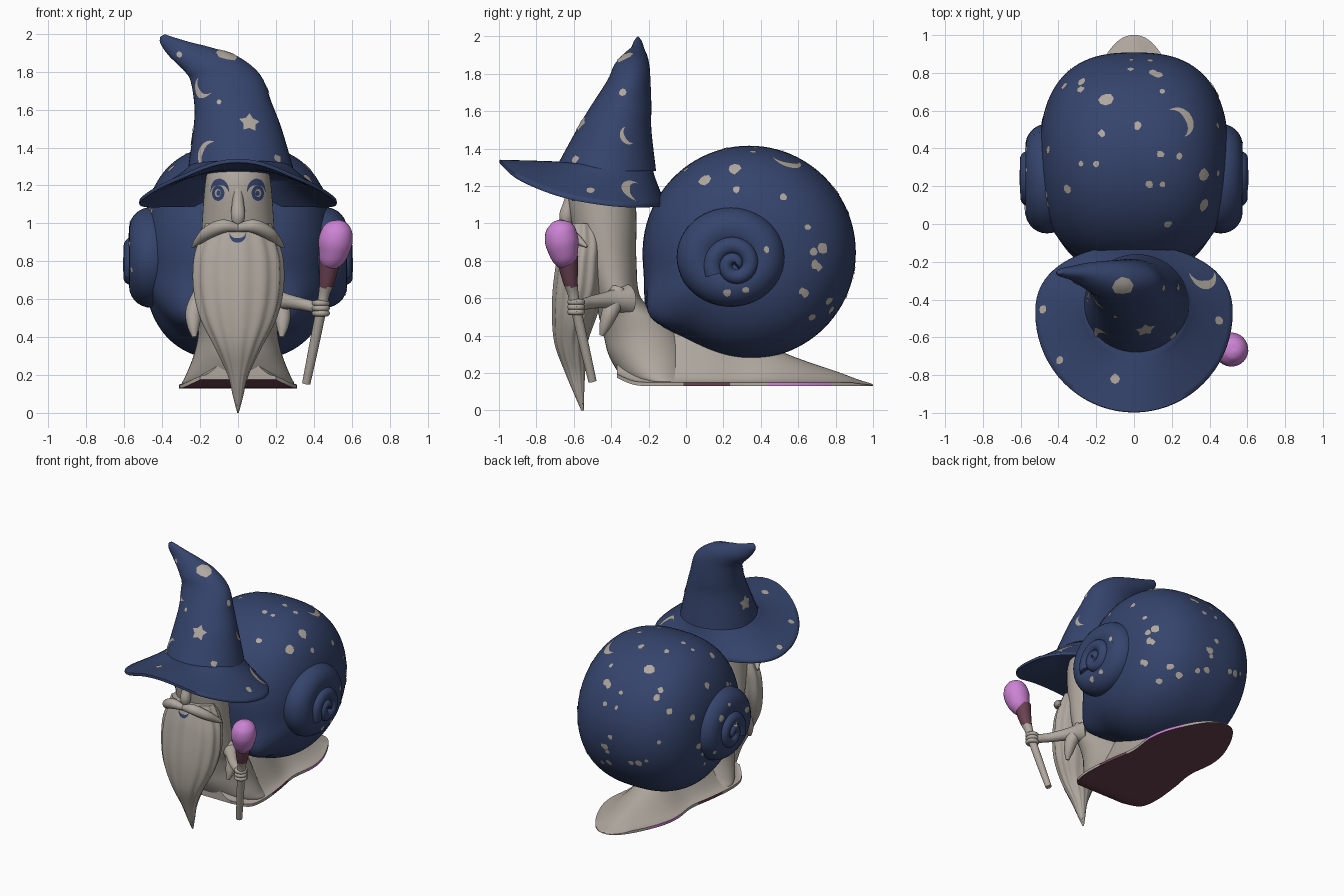
import bpy, bmesh, math, random
from mathutils import Vector
from mathutils.bvhtree import BVHTree

if "Cube" in bpy.data.objects:
    bpy.data.objects.remove(bpy.data.objects["Cube"])

random.seed(4)
TAU = 2 * math.pi


def material(name, col):
    m = bpy.data.materials.new(name)
    m.diffuse_color = (*[(c / 255) ** 2.2 for c in col], 1)
    m.use_nodes = True
    m.node_tree.nodes["Principled BSDF"].inputs["Base Color"].default_value = m.diffuse_color
    return m


NAVY = material("navy", (56, 70, 108))
BEIGE = material("stone beige", (174, 166, 157))
PINK = material("orchid pink", (203, 130, 210))
MAROON = material("dark maroon", (106, 68, 82))


def smooth(rows, k=6):
    """Catmull-Rom interpolation of rows of numbers."""
    out = []
    for i in range(len(rows) - 1):
        a, b, c, d = rows[max(i - 1, 0)], rows[i], rows[i + 1], rows[min(i + 2, len(rows) - 1)]
        for j in range(k):
            t = j / k
            out.append([0.5 * (2 * q + (r - p) * t + (2 * p - 5 * q + 4 * r - s) * t * t
                               + (3 * q - p - 3 * r + s) * t ** 3) for p, q, r, s in zip(a, b, c, d)])
    return out + [list(rows[-1])]


def finish(name, bm, mats, rule=None, angle=60):
    me = bpy.data.meshes.new(name)
    bmesh.ops.recalc_face_normals(bm, faces=bm.faces)
    for f in bm.faces:
        f.smooth = True
        if rule:
            f.material_index = rule(f.calc_center_median(), f.normal)
    bm.to_mesh(me)
    bm.free()
    me.set_sharp_from_angle(angle=math.radians(angle))
    for m in mats:
        me.materials.append(m)
    ob = bpy.data.objects.new(name, me)
    bpy.context.collection.objects.link(ob)
    return ob


def loft(name, rings, mats, rule=None, angle=60):
    """Skin a list of closed rings and cap both ends."""
    bm = bmesh.new()
    vs = [[bm.verts.new(p) for p in r] for r in rings]
    n = len(vs[0])
    for a, b in zip(vs, vs[1:]):
        for i in range(n):
            bm.faces.new((a[i], a[(i + 1) % n], b[(i + 1) % n], b[i]))
    bm.faces.new(vs[0])
    bm.faces.new(vs[-1])
    return finish(name, bm, mats, rule, angle)


def ring(c, u, v, n=48, f=lambda t: 1):
    c, u, v = Vector(c), Vector(u), Vector(v)
    return [c + (u * math.cos(TAU * i / n) + v * math.sin(TAU * i / n)) * f(TAU * i / n) for i in range(n)]


def tube(name, rows, mats, rule=None, n=20, k=6):
    """Round tube through rows of x, y, z, radius, with a frame that never twists."""
    rows = smooth(rows, k)
    pts, rings, u = [Vector(r[:3]) for r in rows], [], None
    for i, p in enumerate(pts):
        t = (pts[min(i + 1, len(pts) - 1)] - pts[max(i - 1, 0)]).normalized()
        u = t.orthogonal() if u is None else u - t * u.dot(t)
        u.normalize()
        rings.append(ring(p, u * rows[i][3], t.cross(u) * rows[i][3], n))
    return loft(name, rings, mats, rule)


def upright(name, rows, mats, f=lambda t: 1, n=48, rule=None):
    """Horizontal ellipses from rows of z, half width, front y, back y."""
    return loft(name, [ring((0, (a + b) / 2, z), (w, 0, 0), (0, (b - a) / 2, 0), n, f)
                       for z, w, a, b in smooth(rows)], mats, rule)


# shell: rounded drum about the x axis, with a flared lip low at the front
rings = []
for i in range(1, 48):
    a = math.pi * i / 48
    x = -0.5 * math.copysign(abs(math.cos(a)) ** 0.77, math.cos(a))
    r = 0.57 * math.sin(a) ** 0.77
    amp = 0.115 + 0.1 * math.exp(-((abs(x) - 0.3) / 0.09) ** 2)
    rings.append(ring((x, 0.338, 0.845), (0, r, 0), (0, 0, r), 96,
                      lambda t: 1 + amp * math.exp(-((math.degrees(t) - 213) / 14) ** 2)))
solid = [loft("shell", rings, [NAVY])]

# side whorls: a fat ring with a smaller spiral inside, both sides
for s, side in ((1, "right"), (-1, "left")):
    cy, cz = 0.24, 0.82
    rows = [(s * 0.46, cy + 0.175 * math.cos(TAU * i / 24), cz + 0.15 * math.sin(TAU * i / 24), 0.115)
            for i in range(27)]
    solid.append(tube("outer_whorl_" + side, rows, [NAVY], k=2, n=28))
    rows = []
    for i in range(31):
        t = i / 30
        R, a = 0.115 * (1 - t) + 0.008, 3.6 - t * TAU * 1.6
        rows.append((s * (0.55 + 0.03 * t), cy + 0.02 + R * math.cos(a), cz - 0.04 + R * math.sin(a), 0.052 - 0.024 * t))
    solid.append(tube("inner_spiral_" + side, rows, [NAVY], k=3))

# hat cone: tilted rings from left x,z, right x,z, front y, back y
rows = [(-.265, 1.28, .295, 1.28, -.705, -.16), (-.235, 1.5, .23, 1.5, -.585, -.185),
        (-.23, 1.62, .18, 1.63, -.51, -.185), (-.25, 1.75, .12, 1.78, -.42, -.19),
        (-.28, 1.80, 0, 1.88, -.385, -.195), (-.32, 1.84, -.15, 1.93, -.34, -.205),
        (-.37, 1.89, -.25, 1.955, -.30, -.22), (-.41, 1.95, -.35, 1.985, -.28, -.235),
        (-.41, 1.985, -.385, 1.998, -.265, -.25)]
solid.append(loft("hat_cone", [ring(((a + c) / 2, (e + g) / 2, (b + d) / 2), ((c - a) / 2, 0, (d - b) / 2),
                                    (0, (g - e) / 2, 0)) for a, b, c, d, e, g in smooth(rows)], [NAVY]))

# hat brim: high at the front, drooping at the sides
rim_z = smooth([(-1.0, 1.345), (-.9, 1.255), (-.7, 1.17), (-.5, 1.125), (-.3, 1.105), (-.1, 1.11)], 10)


def rim_height(y):
    for (a, p), (b, q) in zip(rim_z, rim_z[1:]):
        if y <= b:
            return p + (q - p) * (y - a) / (b - a)
    return rim_z[-1][1]


def brim_point(t, u, under):
    c, s = math.cos(t), math.sin(t)
    ex, ey = 0.52 * c, -0.47 + (0.36 * abs(s) ** 0.85 if s > 0 else 0.525 * s)
    ix, iy = 0.012 + 0.265 * c, -0.435 + 0.26 * s
    iz = 1.305 - 0.1 * (iy + 0.435)
    z = iz + (rim_height(ey) - iz) * u ** 0.85
    return (ix + (ex - ix) * u, iy + (ey - iy) * u, z - under * (0.05 - 0.03 * u))


steps = [(i / 12, 0) for i in range(13)] + [(1.01, 0.5)] + [(1 - i / 12, 1) for i in range(13)]
solid.append(loft("hat_brim", [[brim_point(TAU * i / 72, u, d) for i in range(72)] for u, d in steps], [NAVY]))

# foot: flat sole, thin upright edge and bell shaped back, from y, half width, height, sole z
rows = [(-.37, .2, .14, .175), (-.27, .285, .26, .135), (-.12, .31, .40, .13),
        (.1, .29, .42, .13), (.3, .26, .3, .13), (.5, .28, .19, .13), (.65, .26, .13, .13),
        (.8, .2, .08, .13), (.92, .13, .035, .13), (.98, .07, .017, .13), (1, .02, .008, .13)]
rings = []
for y, w, h, z in smooth(rows):
    e = min(0.02, h * 0.4)
    top = [(w * (1 - i / 12), y, z + e + (h - e) * (1 + math.cos(math.pi * (1 - i / 12))) / 2) for i in range(25)]
    rings.append(top + [(w * (i / 6 - 1), y, z) for i in range(13)])


def foot_colour(c, n):
    if n.z < -0.75 and c.z < 0.2:
        return 1
    if c.z < 0.155 and abs(n.z) < 0.3:
        return 2 if 0.43 < c.y < 0.78 else 1 if 0 < c.y < 0.25 else 0
    return 0


loft("foot", rings, [BEIGE, MAROON, PINK], foot_colour, 40)

# neck and head, flaring into the front of the foot
head = upright("neck_and_head", [(.14, .3, -.25, .06), (.16, .295, -.31, .05), (.2, .275, -.36, .04),
                                 (.3, .235, -.415, .02), (.4, .212, -.44, -.02), (.5, .208, -.465, -.1),
                                 (.6, .21, -.49, -.24), (.8, .2, -.56, -.265), (1, .19, -.61, -.265),
                                 (1.2, .175, -.635, -.27), (1.32, .155, -.6, -.28)], [BEIGE, MAROON],
               rule=foot_colour)

# beard with combed grooves, moustache, nose
beard = upright("beard", [(1.0, .17, -.64, -.45), (.9, .21, -.67, -.42), (.8, .235, -.69, -.42),
                          (.65, .235, -.71, -.43), (.5, .2, -.715, -.48), (.35, .125, -.70, -.53),
                          (.2, .055, -.645, -.54), (.08, .025, -.595, -.545), (0, .004, -.56, -.545)],
                [BEIGE], lambda t: 1 + 0.025 * math.cos(13 * t), 104)
for s, side in ((1, "right"), (-1, "left")):
    tube("moustache_" + side, [(0, -.665, .975, .02), (s * .08, -.67, .985, .036), (s * .16, -.63, .95, .034),
                               (s * .21, -.57, .905, .022), (s * .24, -.53, .875, .006)], [BEIGE])
    tube("sleeve_" + side, [(s * .18, -.36, .64, .05), (s * .23, -.40, .54, .046), (s * .235, -.43, .46, .033),
                            (s * .23, -.45, .4, .012)], [BEIGE])
tube("nose", [(0, -.6, 1.24, .02), (0, -.622, 1.12, .03), (0, -.64, 1.04, .038), (0, -.635, .99, .025)], [BEIGE])

# arm, fingers, staff and its knob
tube("arm", [(.16, -.32, .59, .085), (.24, -.42, .59, .046), (.33, -.52, .575, .033), (.42, -.575, .555, .03),
             (.46, -.6, .55, .024)], [BEIGE])
for j in range(3):
    z = .525 + .027 * j
    tube("finger_%d" % j, [(.437 + .032 * math.cos(TAU * i / 12), -.587 + .032 * math.sin(TAU * i / 12), z, .016)
                           for i in range(14)], [BEIGE], n=10, k=2)
tube("staff", [(.36, -.5, .155, .022), (.4, -.545, .35, .026), (.44, -.59, .55, .028), (.455, -.605, .63, .03),
               (.47, -.62, .7, .042), (.487, -.635, .82, .06)], [BEIGE, MAROON], lambda c, n: int(c.z > 0.66))
tube("staff_knob", [(.485, -.635, .76, .03), (.492, -.645, .8, .062), (.505, -.655, .85, .08), (.515, -.665, .91, .09),
                    (.525, -.67, .97, .077), (.53, -.675, 1.005, .045), (.531, -.676, 1.018, .008)], [PINK], n=28)


# painted shapes: thin plates laid on the surfaces
def tree(obs):
    vs, fs = [], []
    for o in obs:
        k = len(vs)
        vs += [v.co.copy() for v in o.data.vertices]
        fs += [[i + k for i in p.vertices] for p in o.data.polygons]
    return BVHTree.FromPolygons(vs, fs)


def shape(kind):
    """Pairs of inner and outer points spanning the shape."""
    if kind == "crescent":
        ts = [math.radians(-100 + 200 * i / 14) for i in range(15)]
        return [(1 - 0.58 * math.cos(t * 0.9), 1, t) for t in ts]
    if kind == "ring":
        return [(0.5, 1, TAU * i / 16) for i in range(17)]
    if kind == "star":
        return [(0, 0.58 if i % 2 else 1, TAU * (i / 10 + 0.25)) for i in range(11)]
    rs = [random.uniform(0.8, 1.2) for _ in range(8)]
    return [(0, rs[i % 8], TAU * i / 8) for i in range(9)]


def decal(name, bvh, origin, d, kind, size, mat, turn=0):
    d = Vector(d)
    loc, n, _, _ = bvh.ray_cast(Vector(origin), d)
    if loc is None:
        return
    n = -n if n.dot(d) > 0 else n
    right = d.cross(Vector((0, 1, 0) if abs(d.z) > 0.9 else (0, 0, 1)))
    right = (right - n * right.dot(n)).normalized()
    up = n.cross(right)
    bm, rows = bmesh.new(), []
    for a, b, t in shape(kind):
        row = []
        for j in range(3):
            r, w = size * (a + (b - a) * j / 2), t + math.radians(turn)
            co = bvh.find_nearest(loc + right * r * math.cos(w) + up * r * math.sin(w))[0]
            row.append(bm.verts.new(co + n * 0.004))
        rows.append(row)
    for p, q in zip(rows, rows[1:]):
        for j in range(2):
            bm.faces.new((p[j], p[j + 1], q[j + 1], q[j]))
    bmesh.ops.remove_doubles(bm, verts=bm.verts, dist=1e-5)
    ob = finish(name, bm, [mat])
    if ob.data.polygons and ob.data.polygons[0].normal.dot(n) < 0:
        ob.data.flip_normals()


FRONT, SIDE, TOP, LEFT = (0, 1, 0), (-1, 0, 0), (0, 0, -1), (1, 0, 0)
skin = tree(solid)
spots = {FRONT: [(-.1, 1.64, .015), (-.31, 1.89, .018)],
         SIDE: [(-.34, 1.7, .02), (-.59, 1.34, .024), (.1, 1.23, .032), (.26, 1.29, .037), (.27, 1.18, .02),
                (.52, 1.14, .021), (.65, .98, .018), (.73, .87, .03), (.69, .78, .024), (.62, .64, .02),
                (.43, .86, .018), (.32, .645, .021), (.22, .63, .022)],
         TOP: [(-.48, -.45, .023), (-.39, -.72, .024), (-.1, -.82, .024), (.45, -.51, .024), (-.06, -.33, .055),
               (-.28, .71, .021), (-.15, .66, .038), (-.17, .48, .02), (-.28, .32, .014), (-.2, .32, .018),
               (.02, .52, .023), (.1, .8, .024), (.15, .7, .016), (.14, .37, .019), (.24, .36, .019),
               (.08, .21, .021), (.15, .21, .015), (.18, 0, .021)]}


def start(d, a, b):
    return {FRONT: (a, -3, b), SIDE: (3, a, b), TOP: (a, b, 3), LEFT: (-3, a, b)}[d]


for d, items in spots.items():
    for a, b, r in items:
        decal("spot", skin, start(d, a, b), d, "blob", r, BEIGE)
for d, a, b, kind, r, turn in [(FRONT, .06, 1.53, "star", .058, 0), (FRONT, -.18, 1.72, "crescent", .065, 215),
                               (FRONT, -.16, 1.37, "crescent", .07, 150), (SIDE, -.31, 1.47, "crescent", .05, 210),
                               (TOP, .36, -.27, "crescent", .085, 290), (TOP, .24, .54, "crescent", .085, 30),
                               (LEFT, -.38, 1.45, "star", .058, 0)]:
    decal(kind, skin, start(d, a, b), d, kind, r, BEIGE, turn)

# scattered spots on the back and left of the shell
for _ in range(120):
    v = Vector([random.gauss(0, 1) for _ in range(3)]).normalized()
    if v.z > -0.6 and v.y > -0.5 and (v.x < -0.5 or (v.y > 0.5 and v.z < 0.6)):
        decal("shell_spot", skin, Vector((0, 0.338, 0.845)) + v * 1.5, -v, "blob", random.uniform(.013, .026), BEIGE)

# eyes, brows and mouth
face = tree([head])
for s in (-1, 1):
    decal("eye_outline", face, (s * .105, -3, 1.16), FRONT, "ring", .042, NAVY)
    decal("pupil", face, (s * .1, -3, 1.16), FRONT, "blob", .014, NAVY)
    decal("eyebrow", face, (s * .1, -3, 1.175), FRONT, "crescent", .062, NAVY, 90)
decal("mouth", tree([beard]), (0, -3, .94), FRONT, "crescent", .045, NAVY, 270)
